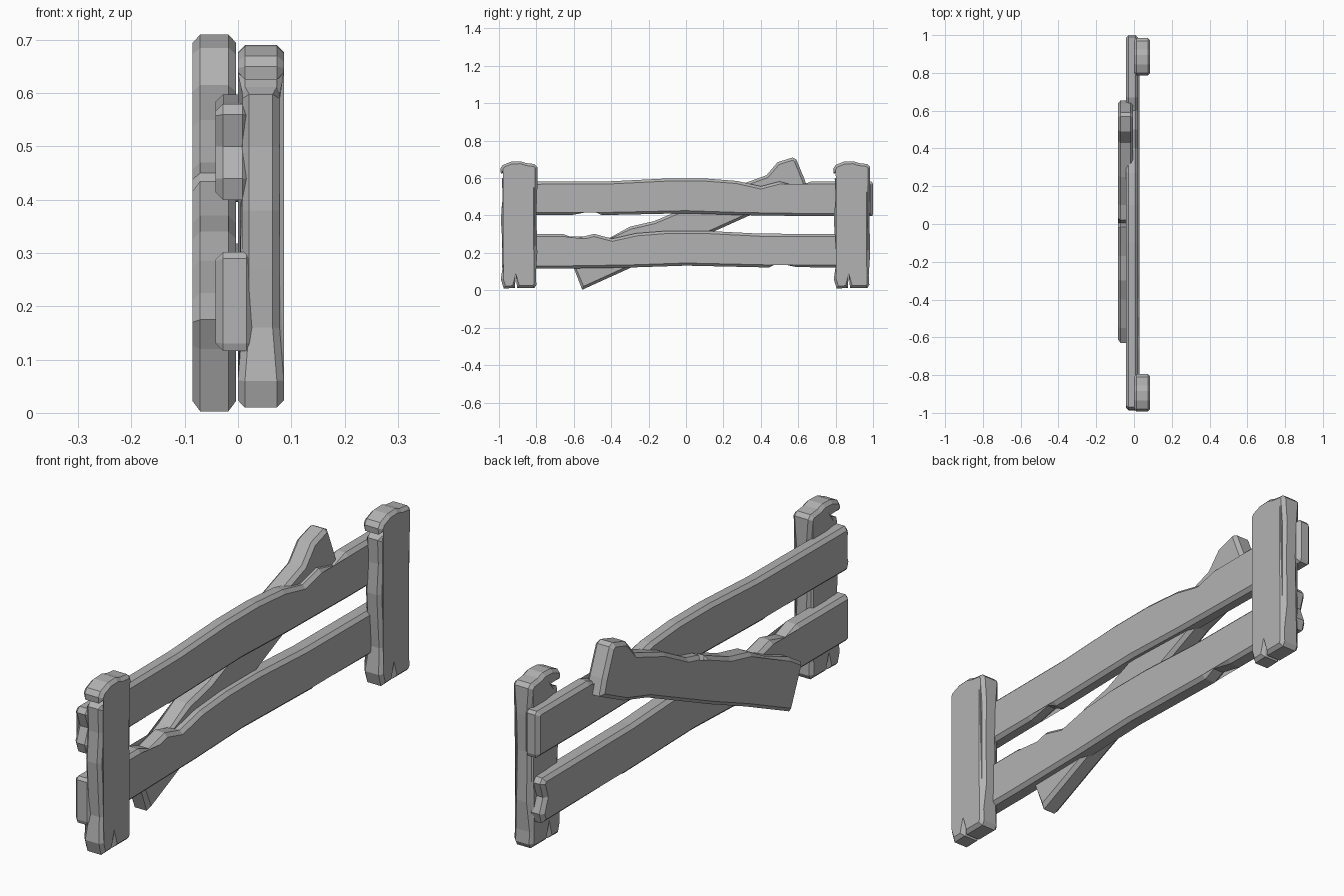
import bpy, bmesh
from mathutils import Vector

if "Cube" in bpy.data.objects:
    bpy.data.objects.remove(bpy.data.objects["Cube"], do_unlink=True)

wood = bpy.data.materials.new("weathered_grey")
wood.use_nodes = True
GREY = (0.45, 0.45, 0.45, 1)
wood.diffuse_color = GREY
wood.node_tree.nodes["Principled BSDF"].inputs["Base Color"].default_value = GREY


def shrink(points, amount):
    """Move a counter-clockwise outline inwards by a mitred amount."""
    result = []
    for i, p in enumerate(points):
        a = (p - points[i - 1]).normalized()
        b = (points[(i + 1) % len(points)] - p).normalized()
        na, nb = Vector((-a.y, a.x)), Vector((-b.y, b.x))
        result.append(p + (na + nb) * amount / max(1 + na.dot(nb), 0.6))
    return result


def plank(name, outline, x0, x1, bevel, swell=None, mirror=False):
    """Chamfered board cut to a (y, z) outline; swell widens it by height."""
    pts = [Vector(p) for p in outline]
    if mirror:
        pts = [Vector((-p.x, p.y)) for p in reversed(pts)]
    area = sum(pts[i - 1].cross(p) for i, p in enumerate(pts))
    if area < 0:
        pts.reverse()
    inner = shrink(pts, bevel)
    bm = bmesh.new()
    rings = []
    for x, ring, side in ((x0, inner, -1), (x0 + bevel, pts, -1),
                          (x1 - bevel, pts, 1), (x1, inner, 1)):
        rings.append([bm.verts.new((x + side * (swell(p.y) if swell else 0), p.x, p.y))
                      for p in ring])
    for low, high in zip(rings, rings[1:]):
        for i in range(len(pts)):
            bm.faces.new((low[i - 1], low[i], high[i], high[i - 1]))
    bm.faces.new(list(reversed(rings[0])))
    bm.faces.new(rings[-1])
    bmesh.ops.triangulate(bm, faces=[f for f in bm.faces if len(f.verts) > 4])
    bmesh.ops.recalc_face_normals(bm, faces=bm.faces)
    mesh = bpy.data.meshes.new(name)
    bm.to_mesh(mesh)
    bm.free()
    mesh.materials.append(wood)
    obj = bpy.data.objects.new(name, mesh)
    bpy.context.collection.objects.link(obj)
    return obj


# Upright posts: overhanging head, split foot
post = [(-.08, .01), (-.02, .012), (-.015, .085), (-.008, .012), (.085, .012),
        (.095, .03), (.092, .08), (.1, .2), (.095, .4), (.1, .55), (.1, .66),
        (.085, .675), (.04, .68), (.01, .69), (-.04, .688), (-.085, .67),
        (-.098, .65), (-.095, .625), (-.03, .632), (-.06, .612), (-.09, .598),
        (-.085, .5), (-.095, .38), (-.088, .27), (-.08, .16), (-.095, .06)]


def post_swell(z):
    if z > .61:
        return .004
    return .004 if z < .1 else -.004


for name, y in (("front_post", -.895), ("back_post", .885)):
    plank(name, [(p[0] + y, p[1]) for p in post], .004, .082, .013, post_swell)

# Horizontal rails: the lower one is the upper one turned round
rail = [(-.975, .4), (-.8, .402), (-.6, .404), (-.5, .425), (-.45, .402),
        (0, .412), (.3, .402), (.7, .396), (.995, .396), (1, .41), (1, .57),
        (.99, .582), (.67, .582), (.6, .556), (.5, .582), (.4, .556),
        (.27, .585), (.1, .598), (-.1, .598), (-.4, .583), (-.97, .58),
        (-.985, .56), (-.965, .5), (-.988, .44)]
plank("upper_rail", rail, -.042, .022, .014)
plank("lower_rail", [(p[0] * .985, p[1] - .28) for p in rail],
      -.042, .03, .014, mirror=True)

# Loose diagonal brace with a crack in its top edge
brace = [(-.555, .003), (-.275, .13), (-.05, .225), (.15, .315), (.35, .405),
         (.5, .45), (.655, .525), (.635, .59), (.59, .7), (.57, .71), (.49, .685),
         (.43, .615), (.25, .55), (.1, .47), (.02, .45), (.004, .375),
         (-.015, .435), (-.17, .37), (-.3, .34), (-.4, .285), (-.55, .225),
         (-.63, .175), (-.6, .12)]
plank("diagonal_brace", brace, -.085, -.004, .014)
